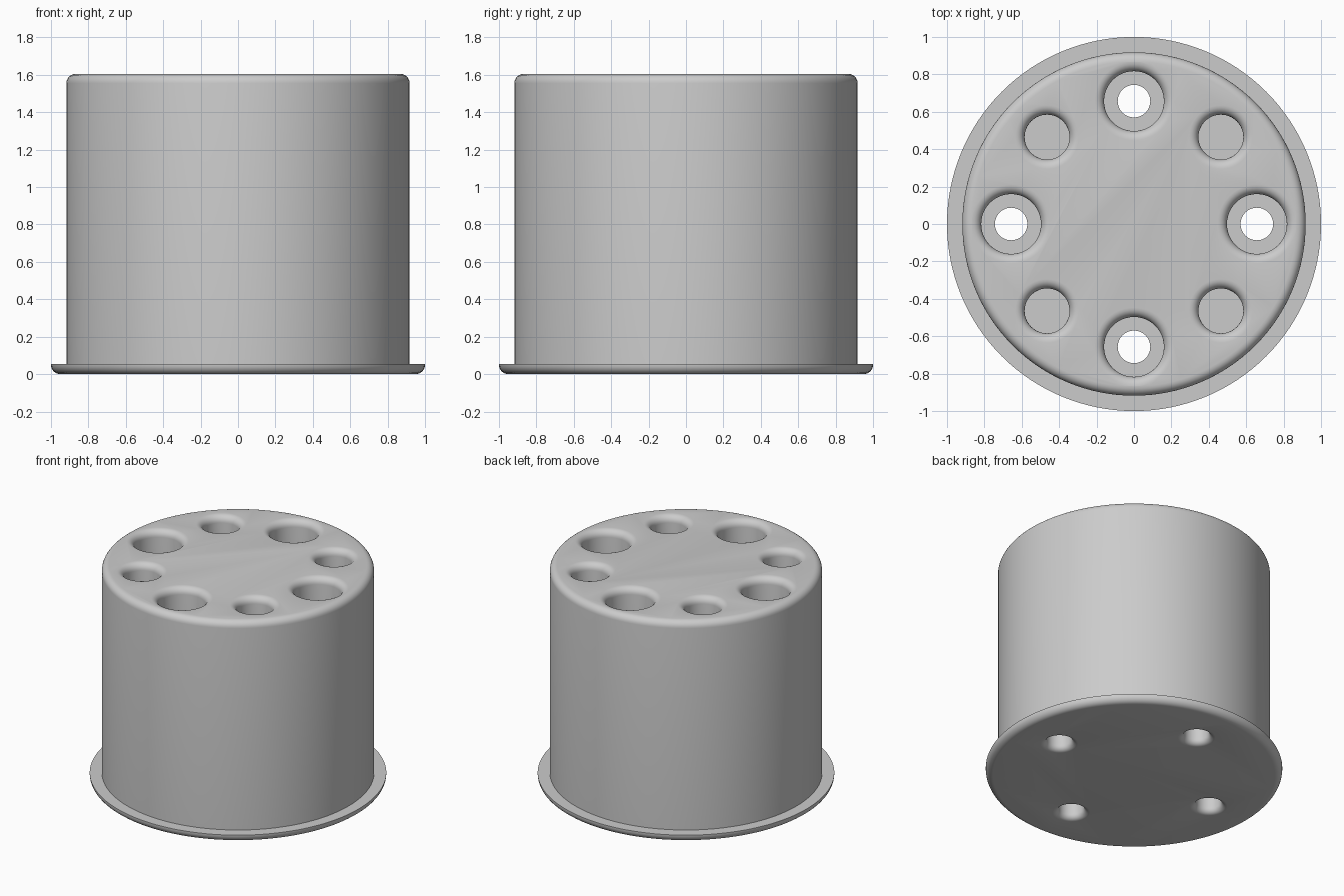
import bpy, math

if "Cube" in bpy.data.objects:
    bpy.data.objects.remove(bpy.data.objects["Cube"])

FILLET = 0.05
TOP = 1.605


def arc(cx, cz, r, a0, a1, n=6):
    """Points (radius, height) on an arc, angles in degrees."""
    return [(cx + r * math.cos(math.radians(a0 + (a1 - a0) * i / n)),
             cz + r * math.sin(math.radians(a0 + (a1 - a0) * i / n))) for i in range(n + 1)]


def lathe(name, profile, sides, x=0.0, y=0.0):
    """Closed solid turned about z from a bottom-to-top outline."""
    verts, faces = [], []
    for r, z in profile:
        for i in range(sides):
            a = 2 * math.pi * i / sides
            verts.append((x + r * math.cos(a), y + r * math.sin(a), z))
    for k in range(len(profile) - 1):
        for i in range(sides):
            j = (i + 1) % sides
            faces.append((k * sides + i, k * sides + j, (k + 1) * sides + j, (k + 1) * sides + i))
    last = (len(profile) - 1) * sides
    faces.append(tuple(reversed(range(sides))))
    faces.append(tuple(range(last, last + sides)))
    mesh = bpy.data.meshes.new(name)
    mesh.from_pydata(verts, [], faces)
    obj = bpy.data.objects.new(name, mesh)
    bpy.context.collection.objects.link(obj)
    return obj


def top_flare(r):
    """Rounded mouth of a hole of radius r in the top face."""
    return arc(r + FILLET, TOP - FILLET, FILLET, 180, 90) + [(r + FILLET, TOP + 0.1)]


# Cylinder with a rounded top rim and a thin base flange
body = lathe("flanged_cylinder",
             arc(0.95, 0.05, 0.05, -90, 0) + [(1.0, 0.055), (0.918, 0.055)]
             + arc(0.918 - FILLET, TOP - FILLET, FILLET, 0, 90), 128)
grey = bpy.data.materials.new("plain_grey")
grey.diffuse_color = (0.6, 0.6, 0.6, 1)
grey.use_nodes = True
grey.node_tree.nodes["Principled BSDF"].inputs["Base Color"].default_value = grey.diffuse_color
body.data.materials.append(grey)

# Hole cutters: four stepped through holes alternating with four blind holes
cutters = []
for i in range(4):
    a = math.radians(90 * i)
    bolt = [(0.087 + 0.04, -0.1)] + arc(0.087 + 0.04, 0.04, 0.04, 270, 180)
    cutters.append(lathe("stepped_hole_cutter",
                         bolt + [(0.087, 0.4), (0.16, 0.4)] + top_flare(0.16), 48,
                         0.657 * math.cos(a), 0.657 * math.sin(a)))
    a += math.radians(45)
    cutters.append(lathe("blind_hole_cutter", [(0.12, 0.8)] + top_flare(0.12), 48,
                         0.657 * math.cos(a), 0.657 * math.sin(a)))

bpy.context.view_layer.objects.active = body
body.select_set(True)
for cutter in cutters:
    cutter.data.materials.append(grey)
    cutter.hide_render = True
    mod = body.modifiers.new("hole", 'BOOLEAN')
    mod.operation = 'DIFFERENCE'
    mod.solver = 'EXACT'
    mod.object = cutter
    bpy.ops.object.modifier_apply(modifier=mod.name)
for cutter in cutters:
    bpy.data.objects.remove(cutter)

bpy.ops.object.shade_smooth_by_angle(angle=math.radians(30))
